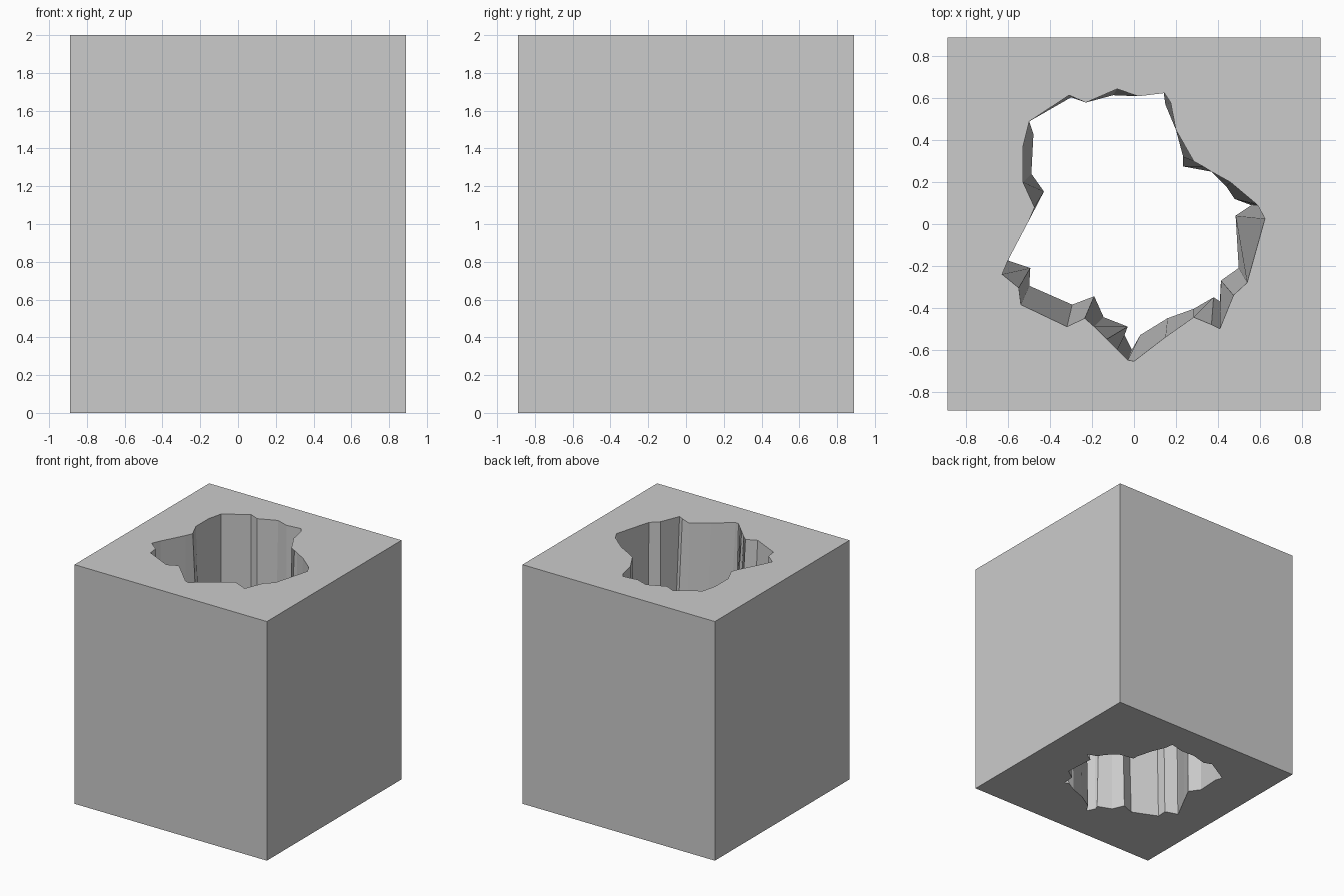
import bpy, bmesh

if "Cube" in bpy.data.objects:
    bpy.data.objects.remove(bpy.data.objects["Cube"])

HALF, HEIGHT = 0.89, 2.0

# Jagged shaft: (top x, top y, bottom x, bottom y), clockwise from the back
SHAFT = [
    (.145, .625, .14, .64), (.175, .58, .15, .57), (.20, .45, .20, .45),
    (.285, .30, .235, .32), (.33, .275, .235, .275), (.37, .25, .37, .25),
    (.46, .20, .44, .18), (.585, .095, .48, .12), (.592, .088, .56, .09),
    (.625, .025, .485, .04), (.54, -.28, .50, -.21), (.475, -.34, .415, -.27),
    (.41, -.50, .41, -.37), (.37, -.48, .38, -.35), (.285, -.445, .285, -.405),
    (.15, -.54, .16, -.45), (0, -.655, .03, -.53), (-.03, -.65, -.01, -.60),
    (-.08, -.60, -.045, -.53), (-.13, -.55, -.03, -.49), (-.19, -.49, -.145, -.445),
    (-.235, -.45, -.19, -.345), (-.32, -.49, -.295, -.385), (-.54, -.385, -.50, -.295),
    (-.55, -.305, -.495, -.21), (-.63, -.24, -.60, -.175), (-.60, -.17, -.598, -.165),
    (-.50, .02, -.50, .02), (-.475, .08, -.43, .155), (-.53, .20, -.49, .24),
    (-.53, .37, -.48, .43), (-.50, .49, -.50, .49), (-.31, .615, -.30, .605),
    (-.23, .58, -.23, .58), (-.08, .645, -.10, .615), (.02, .61, .02, .61),
]
SQUARE = [(-HALF, -HALF), (HALF, -HALF), (HALF, HALF), (-HALF, HALF)]


def ring(bm, points, z):
    """Closed loop of edges at height z."""
    verts = [bm.verts.new((x, y, z)) for x, y in points]
    edges = [bm.edges.new((verts[i - 1], verts[i])) for i in range(len(verts))]
    return verts, edges


def walls(bm, low, high):
    """Quads joining two loops."""
    for i in range(len(low)):
        bm.faces.new((low[i - 1], low[i], high[i], high[i - 1]))


bm = bmesh.new()
outer_low, outer_low_e = ring(bm, SQUARE, 0)
outer_high, outer_high_e = ring(bm, SQUARE, HEIGHT)
hole_low, hole_low_e = ring(bm, [p[2:] for p in SHAFT], 0)
hole_high, hole_high_e = ring(bm, [p[:2] for p in SHAFT], HEIGHT)

# Top and bottom caps with the shaft opening left clear
for edges, up in ((outer_low_e + hole_low_e, -1), (outer_high_e + hole_high_e, 1)):
    bmesh.ops.triangle_fill(bm, use_beauty=True, use_dissolve=False,
                            edges=edges, normal=(0, 0, up))

# Outer sides and shaft walls
walls(bm, outer_low, outer_high)
walls(bm, hole_low, hole_high)
bmesh.ops.recalc_face_normals(bm, faces=bm.faces)

mesh = bpy.data.meshes.new("hollow_rock_block")
bm.to_mesh(mesh)
bm.free()
bpy.context.collection.objects.link(bpy.data.objects.new("hollow_rock_block", mesh))
